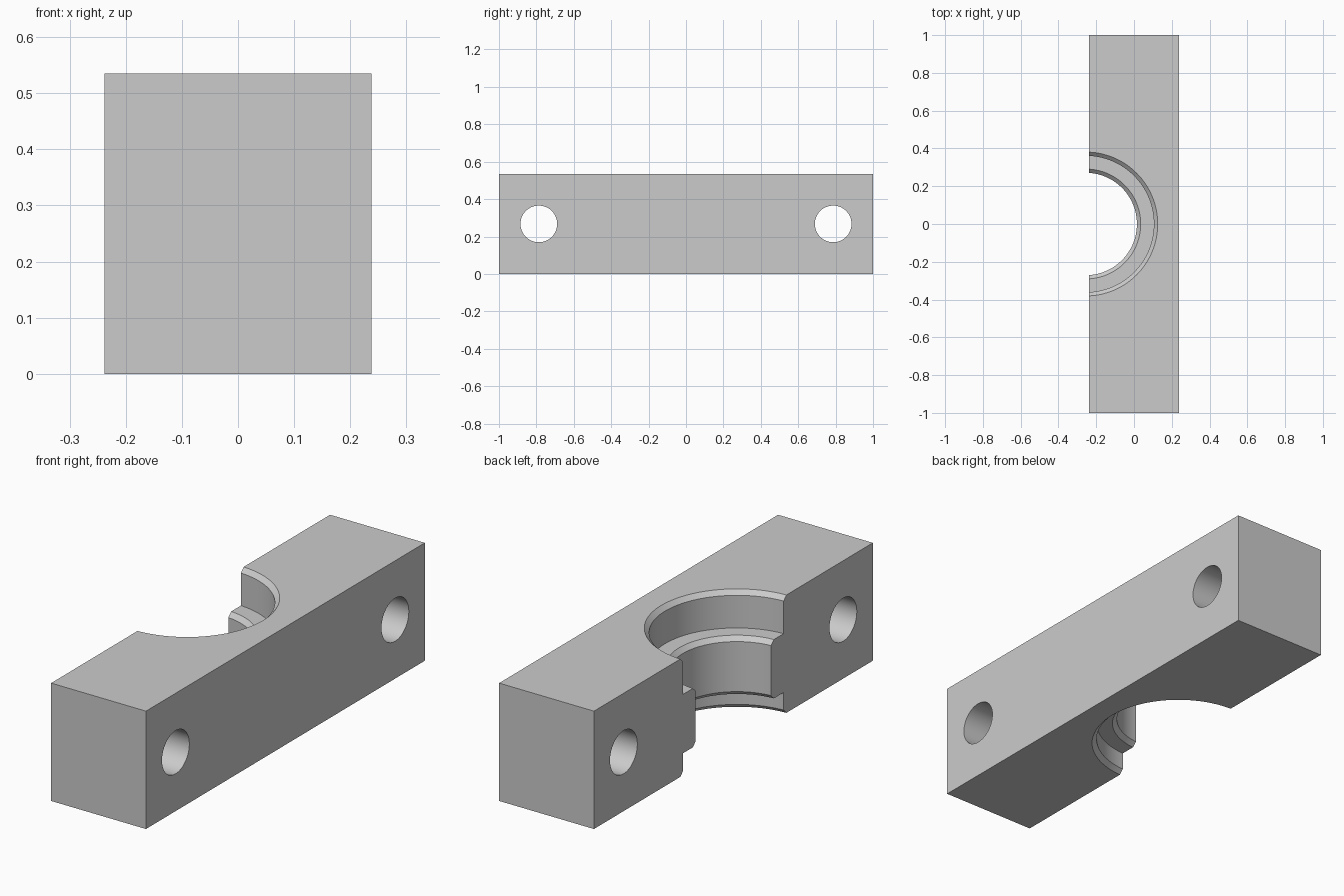
import bpy
import bmesh
import math
from mathutils import Matrix, Vector

if "Cube" in bpy.data.objects:
    bpy.data.objects.remove(bpy.data.objects["Cube"], do_unlink=True)

WIDTH, LENGTH, HEIGHT = 0.476, 2.0, 0.535
BORE_X = -WIDTH / 2 - 0.0175     # bore axis sits just outside the left-hand face
CHAMFER = 0.02
RIB_R, SEAT_R = 0.271, 0.361
RIB_LOW, RIB_HIGH = 0.10, 0.367
HOLE_R, HOLE_Y = 0.098, 0.787

grey = bpy.data.materials.new("plain grey")
grey.use_nodes = True
grey.diffuse_color = (0.6, 0.6, 0.6, 1)
grey.node_tree.nodes["Principled BSDF"].inputs["Base Color"].default_value = (0.6, 0.6, 0.6, 1)


def make_object(name, bm):
    bmesh.ops.recalc_face_normals(bm, faces=bm.faces)
    mesh = bpy.data.meshes.new(name)
    bm.to_mesh(mesh)
    bm.free()
    mesh.materials.append(grey)
    obj = bpy.data.objects.new(name, mesh)
    bpy.context.collection.objects.link(obj)
    return obj


def lathe(name, profile, x, segments=128):
    """Closed solid of revolution about a vertical axis at x."""
    bm = bmesh.new()
    verts = [bm.verts.new((x + r, 0, z)) for r, z in profile]
    edges = [bm.edges.new(pair) for pair in zip(verts, verts[1:])]
    bmesh.ops.spin(bm, geom=verts + edges, cent=(x, 0, 0), axis=(0, 0, 1),
                   angle=math.tau, steps=segments)
    bmesh.ops.remove_doubles(bm, verts=bm.verts, dist=1e-5)
    return make_object(name, bm)


def cut(target, cutter):
    mod = target.modifiers.new(cutter.name, "BOOLEAN")
    mod.operation = "DIFFERENCE"
    mod.solver = "EXACT"
    mod.object = cutter
    bpy.context.view_layer.objects.active = target
    bpy.ops.object.modifier_apply(modifier=mod.name)
    bpy.data.objects.remove(cutter, do_unlink=True)


# Clamp block
bm = bmesh.new()
bmesh.ops.create_cube(bm, size=1)
bmesh.ops.scale(bm, vec=(WIDTH, LENGTH, HEIGHT), verts=bm.verts)
bmesh.ops.translate(bm, vec=(0, 0, HEIGHT / 2), verts=bm.verts)
block = make_object("clamp_block", bm)

# Stepped bore: chamfered seats above and below a chamfered inner rib
over = 0.05
c = CHAMFER
cut(block, lathe("bore_cutter", [
    (0, -over),
    (SEAT_R + c + over, -over),
    (SEAT_R, c),
    (SEAT_R, RIB_LOW),
    (RIB_R + c, RIB_LOW),
    (RIB_R, RIB_LOW + c),
    (RIB_R, RIB_HIGH - c),
    (RIB_R + c, RIB_HIGH),
    (SEAT_R, RIB_HIGH),
    (SEAT_R, HEIGHT - c),
    (SEAT_R + c + over, HEIGHT + over),
    (0, HEIGHT + over),
], BORE_X))

# Bolt holes through the block, one at each end
for side in (-1, 1):
    bm = bmesh.new()
    place = Matrix.Translation(Vector((0, side * HOLE_Y, HEIGHT / 2)))
    bmesh.ops.create_cone(bm, cap_ends=True, segments=64, radius1=HOLE_R,
                          radius2=HOLE_R, depth=WIDTH + 0.2,
                          matrix=place @ Matrix.Rotation(math.pi / 2, 4, "Y"))
    cut(block, make_object("bolt_hole_cutter", bm))

# Smooth bores with sharp chamfer edges
bpy.ops.object.select_all(action="DESELECT")
block.select_set(True)
bpy.context.view_layer.objects.active = block
bpy.ops.object.shade_smooth_by_angle(angle=math.radians(30))
